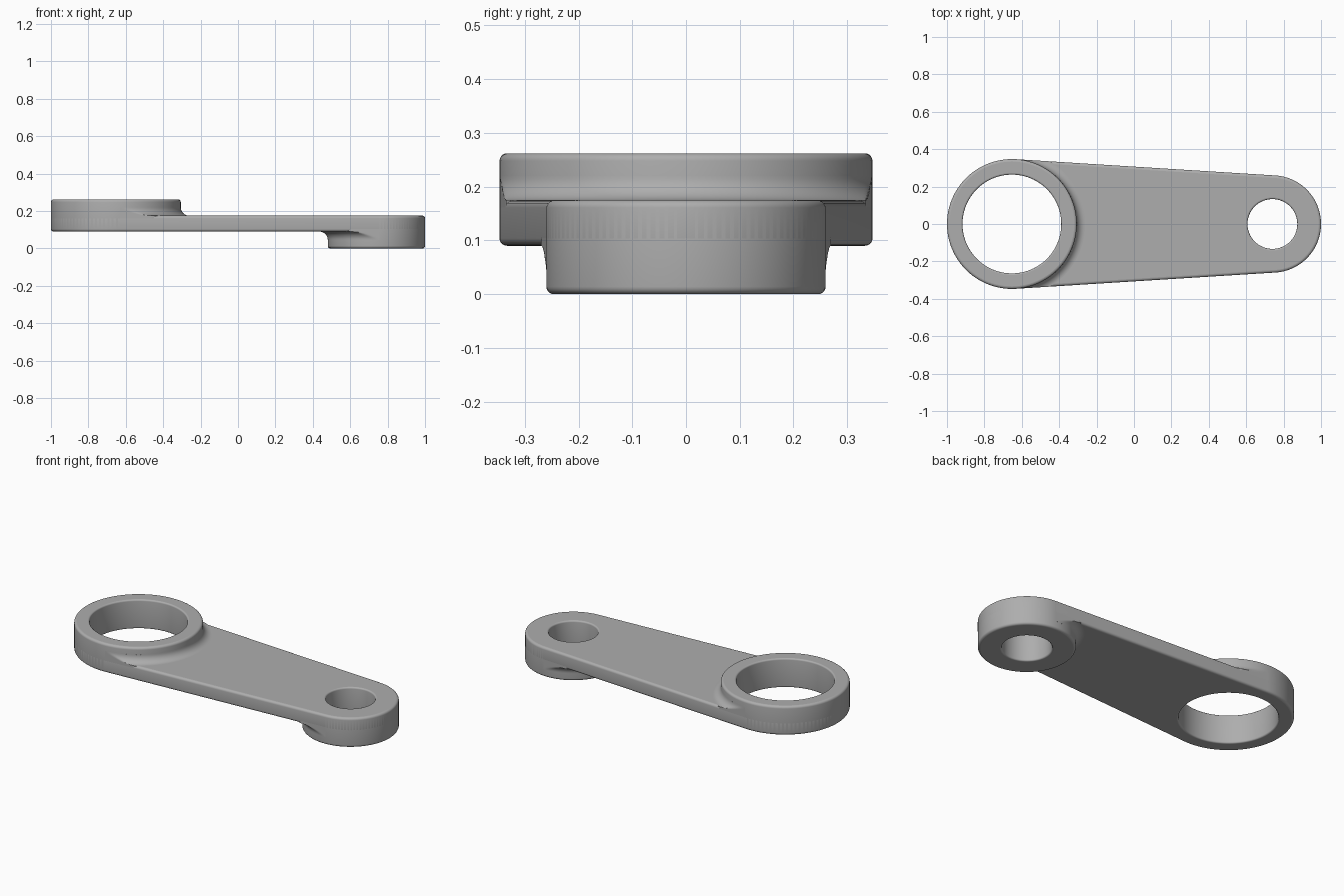
import bpy, bmesh
from math import sin, cos, pi, acos, radians

cube = bpy.data.objects.get("Cube")
if cube:
    bpy.data.objects.remove(cube, do_unlink=True)

steel = bpy.data.materials.new("grey steel")
steel.use_nodes = True
GREY = (0.42, 0.42, 0.42, 1)
steel.diffuse_color = GREY
steel.node_tree.nodes["Principled BSDF"].inputs["Base Color"].default_value = GREY

# Main dimensions
BIG_X, BIG_R, BIG_HOLE = -0.653, 0.347, 0.264
SMALL_X, SMALL_R, SMALL_HOLE = 0.74, 0.26, 0.133
PLATE_LOW, PLATE_TOP, BIG_TOP = 0.09, 0.175, 0.262
ROUND, FILLET = 0.014, 0.045
TANGENT = acos((BIG_R - SMALL_R) / (SMALL_X - BIG_X))


def finish(name, bm):
    """Turn a bmesh into an object with smooth sides and flat caps."""
    bmesh.ops.recalc_face_normals(bm, faces=bm.faces)
    mesh = bpy.data.meshes.new(name)
    bm.to_mesh(mesh)
    bm.free()
    mesh.shade_smooth()
    mesh.set_sharp_from_angle(angle=radians(35))
    for p in mesh.polygons:
        if abs(p.normal.z) > 0.999:
            p.use_smooth = False
    mesh.materials.append(steel)
    obj = bpy.data.objects.new(name, mesh)
    bpy.context.collection.objects.link(obj)
    return obj


def bridge(bm, a, b, closed=True):
    n = len(a)
    for i in range(n if closed else n - 1):
        j = (i + 1) % n
        bm.faces.new((a[i], a[j], b[j], b[i]))


def arc(cx, r, start, end, steps):
    return [(cx + r * cos(start + (end - start) * i / steps),
             r * sin(start + (end - start) * i / steps)) for i in range(steps + 1)]


def rounded_edge(low, high, radius):
    """(inset, z) steps of a wall with rounded edges, bottom to top."""
    angles = [i * pi / 10 for i in range(6)]
    bottom = [(radius * (1 - sin(a)), low + radius * (1 - cos(a))) for a in angles]
    return bottom + [(o, low + high - z) for o, z in reversed(bottom)]


def make_ring(name, cx, outer, inner, low, high):
    bm = bmesh.new()
    profile = [(outer - o, z) for o, z in rounded_edge(low, high, ROUND)]
    profile += [(inner + o, z) for o, z in reversed(rounded_edge(low, high, 0.009))]
    steps = 96
    loops = [[bm.verts.new((x, y, z)) for x, y in arc(cx, r, 0, 2 * pi, steps)[:-1]]
             for r, z in profile]
    for k in range(len(loops)):
        bridge(bm, loops[k], loops[(k + 1) % len(loops)])
    return finish(name, bm)


def make_plate():
    """Tapered web tangent to both bosses, with openings hidden in the rings."""
    bm = bmesh.new()
    loops = []
    for o, z in rounded_edge(PLATE_LOW, PLATE_TOP, ROUND):
        pts = arc(SMALL_X, SMALL_R - o, -TANGENT, TANGENT, 48)
        pts += arc(BIG_X, BIG_R - o, TANGENT, 2 * pi - TANGENT, 50)
        loops.append([bm.verts.new((x, y, z)) for x, y in pts])
    for a, b in zip(loops, loops[1:]):
        bridge(bm, a, b)
    holes = []
    for cx, r in ((BIG_X, BIG_HOLE + 0.04), (SMALL_X, SMALL_HOLE + 0.06)):
        pair = [[bm.verts.new((x, y, z)) for x, y in arc(cx, r, 0, 2 * pi, 64)[:-1]]
                for z in (PLATE_LOW, PLATE_TOP)]
        bridge(bm, *pair)
        holes.append(pair)
    for side, outline in ((0, loops[0]), (1, loops[-1])):
        edges = []
        for loop in (outline, holes[0][side], holes[1][side]):
            edges += [bm.edges.get((loop[i - 1], loop[i])) for i in range(len(loop))]
        bmesh.ops.triangle_fill(bm, use_beauty=True, edges=edges,
                                normal=(0, 0, 1 if side else -1))
    return finish("web_plate", bm)


def make_fillet(name, cx, radius, start, end, face_z, up):
    """Concave blend between boss and plate, trimmed to the plate outline."""
    bm = bmesh.new()
    profile = [(radius - 0.03, -ROUND), (radius - 0.03, FILLET)]
    for i in range(13):
        t = i * pi / 24
        profile.append((radius + FILLET * (1 - cos(t)), FILLET * (1 - sin(t))))
    profile.append((radius + FILLET, -ROUND))
    steps = 120
    rows = []
    for i in range(steps + 1):
        a = start + (end - start) * i / steps
        off = abs(a if a <= pi else 2 * pi - a) - TANGENT
        limit = radius / cos(off) if cos(off) > 0.1 else 9
        rows.append([bm.verts.new((cx + min(r, limit) * cos(a),
                                   min(r, limit) * sin(a), face_z + up * h))
                     for r, h in profile])
    for a, b in zip(rows, rows[1:]):
        bridge(bm, a, b)
    bm.faces.new(rows[0])
    bm.faces.new(rows[-1])
    bmesh.ops.remove_doubles(bm, verts=bm.verts, dist=0.00001)
    return finish(name, bm)


make_plate()
make_ring("large_boss", BIG_X, BIG_R, BIG_HOLE, PLATE_LOW, BIG_TOP)
make_ring("small_boss", SMALL_X, SMALL_R, SMALL_HOLE, 0, PLATE_TOP)
make_fillet("large_boss_fillet", BIG_X, BIG_R, -TANGENT, TANGENT, PLATE_TOP, 1)
make_fillet("small_boss_fillet", SMALL_X, SMALL_R, TANGENT, 2 * pi - TANGENT, PLATE_LOW, -1)
